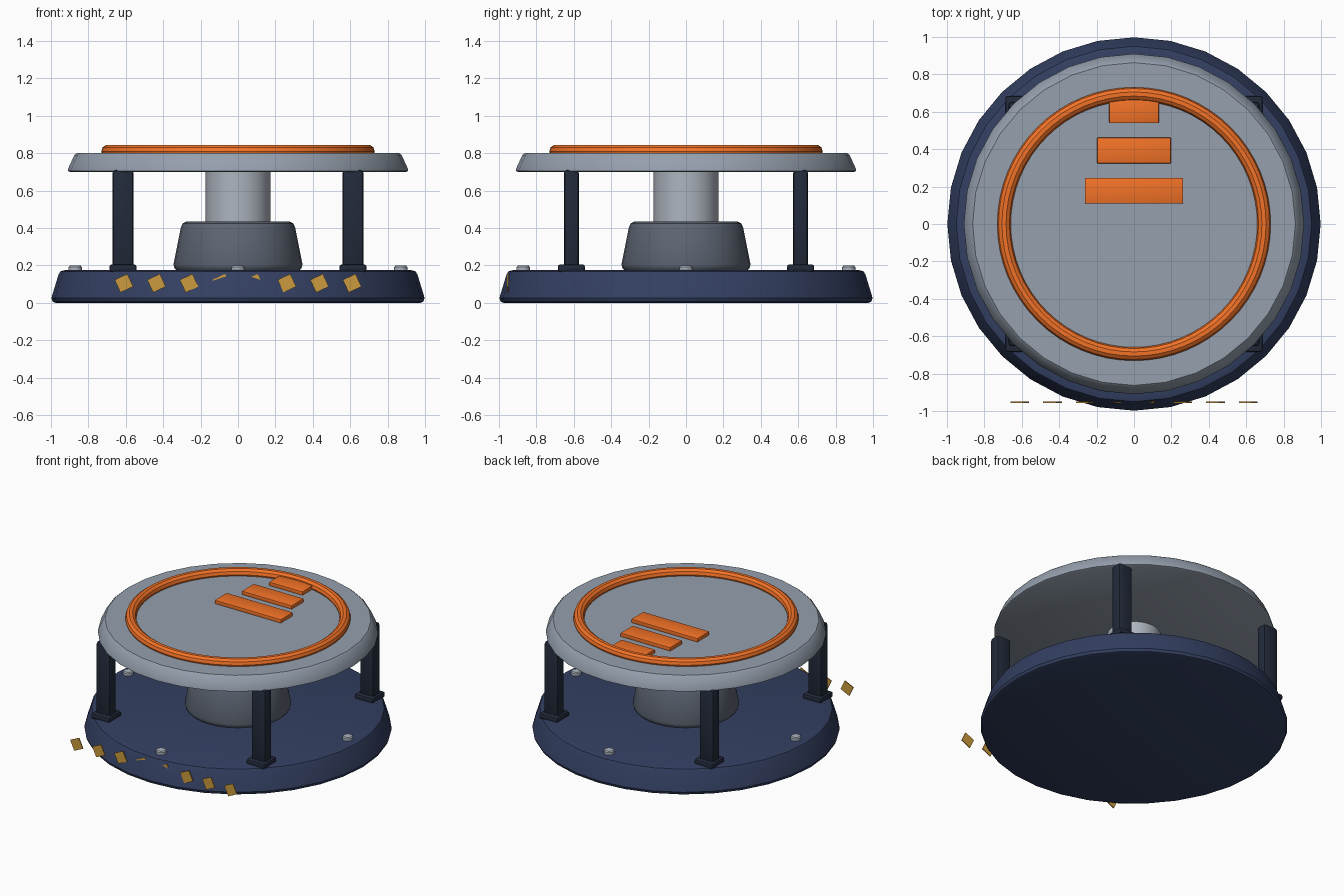
import bpy, bmesh
from math import cos, sin, pi, radians

if "Cube" in bpy.data.objects:
    bpy.data.objects.remove(bpy.data.objects["Cube"])


def mat(name, r, g, b):
    m = bpy.data.materials.new(name)
    m.diffuse_color = (r, g, b, 1)
    m.use_nodes = True
    m.node_tree.nodes["Principled BSDF"].inputs["Base Color"].default_value = m.diffuse_color
    return m


NAVY = mat("navy", 0.033, 0.05, 0.12)
DARK = mat("dark_navy", 0.016, 0.023, 0.042)
PLATE = mat("plate_grey", 0.30, 0.35, 0.42)
SLATE = mat("slate", 0.11, 0.13, 0.17)
STEEL = mat("steel", 0.42, 0.46, 0.52)
ORANGE = mat("orange", 0.90, 0.17, 0.02)
GOLD = mat("gold", 0.60, 0.33, 0.05)


def finish(name, bm, material, smooth=True):
    bmesh.ops.recalc_face_normals(bm, faces=bm.faces[:])
    me = bpy.data.meshes.new(name)
    bm.to_mesh(me)
    bm.free()
    ob = bpy.data.objects.new(name, me)
    bpy.context.collection.objects.link(ob)
    me.materials.append(material)
    if smooth:
        bpy.ops.object.select_all(action='DESELECT')
        bpy.context.view_layer.objects.active = ob
        ob.select_set(True)
        bpy.ops.object.shade_smooth_by_angle(angle=radians(35))
    return ob


def turned(name, profile, sides, material, loc=(0, 0)):
    """Solid of revolution from (radius, z) points, capped at both ends."""
    bm = bmesh.new()
    rings = [[bm.verts.new((loc[0] + r * cos(2 * pi * i / sides),
                            loc[1] + r * sin(2 * pi * i / sides), z))
              for i in range(sides)] for r, z in profile]
    for a, b in zip(rings, rings[1:]):
        for i in range(sides):
            j = (i + 1) % sides
            bm.faces.new((a[i], a[j], b[j], b[i]))
    bm.faces.new(rings[0])
    bm.faces.new(rings[-1])
    return finish(name, bm, material)


def box(name, centre, size, material, bevel=0.0, tilt=0.0):
    bm = bmesh.new()
    bmesh.ops.create_cube(bm, size=1)
    bmesh.ops.scale(bm, vec=size, verts=bm.verts[:])
    if bevel:
        bmesh.ops.bevel(bm, geom=bm.edges[:], offset=bevel, segments=2,
                        profile=0.5, affect='EDGES')
    ob = finish(name, bm, material, smooth=bool(bevel))
    ob.location = centre
    ob.rotation_euler = (0, tilt, 0)
    return ob


# Base disc, pedestal, column and landing plate
turned("base", [(0.975, 0), (0.99, 0.006), (0.998, 0.025), (0.96, 0.15),
                (0.95, 0.168), (0.925, 0.175)], 32, NAVY)
turned("pedestal", [(0.325, 0.17), (0.34, 0.185), (0.345, 0.205), (0.305, 0.405),
                    (0.295, 0.425), (0.275, 0.435)], 32, SLATE)
turned("column", [(0.173, 0.42), (0.173, 0.71)], 32, STEEL)
turned("top_plate", [(0.90, 0.70), (0.91, 0.705), (0.908, 0.718), (0.875, 0.79),
                     (0.863, 0.80)], 32, PLATE)

# Orange rim ring: a tube swept round the plate
bm = bmesh.new()
MAJ, MIN = 64, 10
tube = [[bm.verts.new(((0.695 + 0.036 * cos(2 * pi * k / MIN)) * cos(2 * pi * i / MAJ),
                       (0.695 + 0.036 * cos(2 * pi * k / MIN)) * sin(2 * pi * i / MAJ),
                       0.81 + 0.036 * sin(2 * pi * k / MIN)))
         for k in range(MIN)] for i in range(MAJ)]
for i in range(MAJ):
    a, b = tube[i], tube[(i + 1) % MAJ]
    for k in range(MIN):
        n = (k + 1) % MIN
        bm.faces.new((a[k], b[k], b[n], a[n]))
finish("rim_ring", bm, ORANGE).data.shade_smooth()

# Three direction bars, shrinking towards the back
for i, width in enumerate((0.525, 0.395, 0.265)):
    box(f"direction_bar_{i + 1}", (0, 0.178 + 0.215 * i, 0.81),
        (width, 0.137, 0.03), ORANGE, 0.004)

# Four legs with square feet
for sx in (-1, 1):
    for sy in (-1, 1):
        tag = ("back" if sy > 0 else "front") + ("_right" if sx > 0 else "_left")
        box(f"leg_{tag}", (sx * 0.615, sy * 0.613, 0.44),
            (0.113, 0.08, 0.54), DARK, 0.018)
        box(f"foot_{tag}", (sx * 0.615, sy * 0.613, 0.185),
            (0.145, 0.145, 0.04), DARK, 0.012)

# Bolts on the base
for i in range(4):
    a = i * pi / 2
    turned(f"bolt_{i + 1}", [(0.035, 0.165), (0.035, 0.192), (0.029, 0.199)], 12,
           STEEL, (0.87 * cos(a), 0.87 * sin(a)))

# Row of tilted warning chips along the front
for i in range(8):
    box(f"warning_chip_{i + 1}", (-0.61 + 0.1743 * i, -0.953, 0.105),
        (0.075, 0.007, 0.075), GOLD, tilt=radians(-25))
